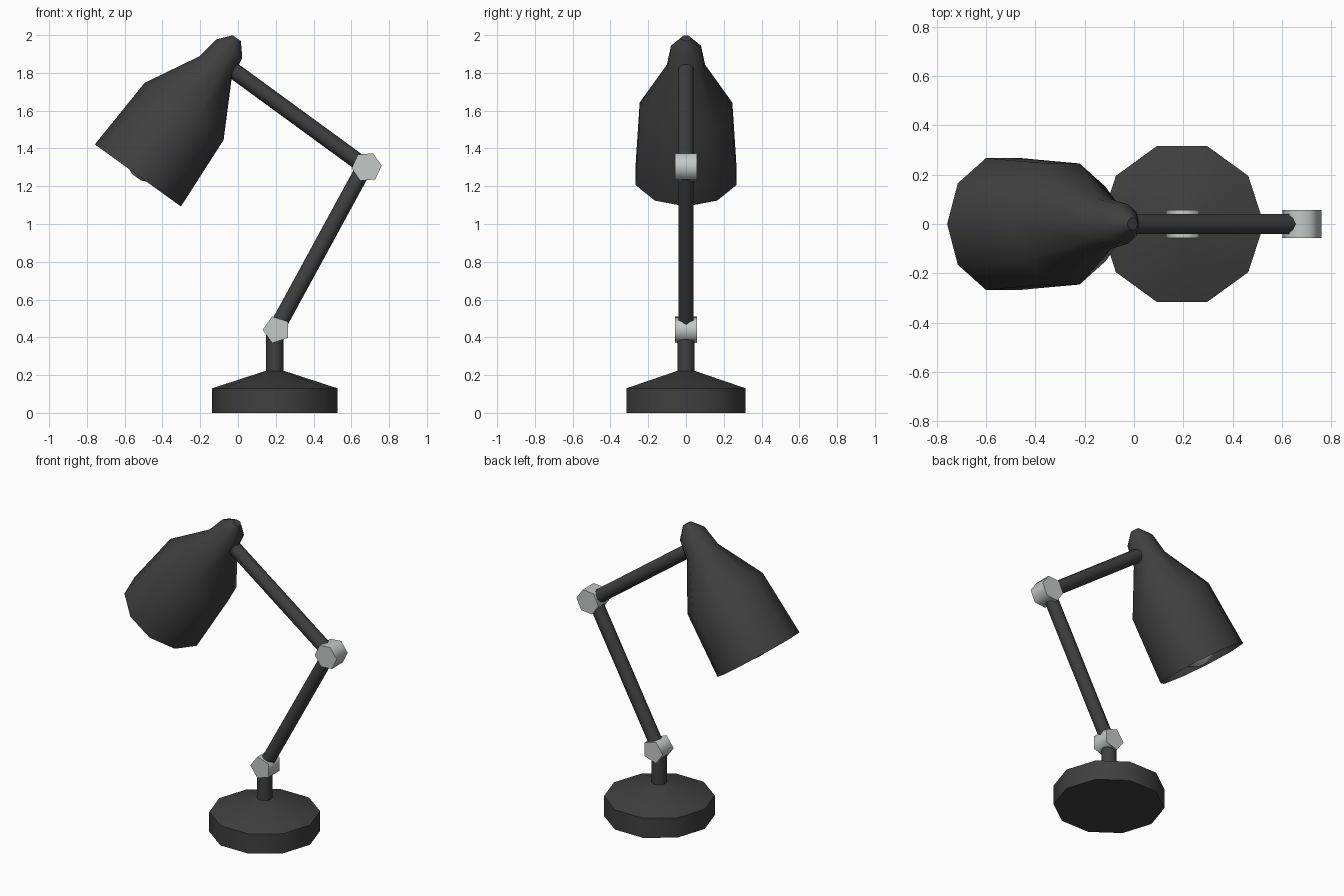
import bpy, bmesh, math
from mathutils import Vector

if "Cube" in bpy.data.objects:
    bpy.data.objects.remove(bpy.data.objects["Cube"])


def material(name, col):
    m = bpy.data.materials.new(name)
    m.diffuse_color = (*col, 1)
    m.use_nodes = True
    m.node_tree.nodes["Principled BSDF"].inputs["Base Color"].default_value = m.diffuse_color
    return m


DARK = material("charcoal", (0.05, 0.05, 0.05))
METAL = material("light_grey_metal", (0.55, 0.58, 0.57))


def lathe(name, profile, sides, start, direction, mat, angle=45, open_start=False, spin=0.0):
    """Rings of (radius, distance) along an axis; ring vertices start in the xz plane."""
    d = Vector(direction).normalized()
    v = Vector((0, 1, 0))
    if abs(d.y) > 0.9:
        u, v = Vector((1, 0, 0)), Vector((0, 0, 1))
    else:
        u = v.cross(d).normalized()
    bm = bmesh.new()
    rings = []
    for r, t in profile:
        ring = []
        for i in range(sides):
            a = 2 * math.pi * i / sides + spin
            p = Vector(start) + d * t + (u * math.cos(a) + v * math.sin(a)) * r
            ring.append(bm.verts.new(p))
        rings.append(ring)
    for a, b in zip(rings, rings[1:]):
        for i in range(sides):
            j = (i + 1) % sides
            bm.faces.new((a[i], a[j], b[j], b[i]))
    if not open_start:
        bm.faces.new(rings[0][::-1])
    bm.faces.new(rings[-1])
    if not open_start:
        bmesh.ops.recalc_face_normals(bm, faces=bm.faces)
    me = bpy.data.meshes.new(name)
    bm.to_mesh(me)
    bm.free()
    ob = bpy.data.objects.new(name, me)
    bpy.context.collection.objects.link(ob)
    me.materials.append(mat)
    bpy.ops.object.select_all(action='DESELECT')
    ob.select_set(True)
    bpy.context.view_layer.objects.active = ob
    bpy.ops.object.shade_smooth_by_angle(angle=math.radians(angle))
    return ob


def rod(name, a, b, r):
    a, b = Vector(a), Vector(b)
    return lathe(name, [(r, 0), (r, (b - a).length)], 10, a, b - a, DARK)


# Base with shallow cone top, and post
lathe("base", [(0.332, 0), (0.332, 0.13), (0.05, 0.222)], 10, (0.195, 0, 0), (0, 0, 1), DARK, 38)
rod("post", (0.195, 0, 0.2), (0.195, 0, 0.43), 0.046)

# Arms
low, elbow, top = (0.2, 0, 0.44), (0.67, 0, 1.302), (-0.03, 0, 1.817)
rod("lower_arm", low, elbow, 0.043)
rod("upper_arm", (0.645, 0, 1.324), top, 0.043)

# Hinge joints
for name, sides, x, z, r, spin in (("lower_joint", 5, 0.204, 0.44, 0.074, math.pi),
                                   ("elbow_joint", 6, 0.681, 1.302, 0.08, math.radians(5))):
    lathe(name, [(r, -0.057), (r, 0.057)], sides, (x, 0, z), (0, 1, 0), METAL, 75, spin=spin)

# Lamp shade, open at the bottom
mouth, axis = (-0.53, 0, 1.257), (0.585, 0, 0.811)
lathe("shade", [(0.281, 0), (0.258, 0.418), (0.106, 0.70), (0.084, 0.828), (0.026, 0.896)],
      10, mouth, axis, DARK, 45, open_start=True)

# Bulb with neck inside the shade
lathe("bulb", [(0.03, -0.012), (0.085, 0.015), (0.115, 0.085), (0.1, 0.15), (0.055, 0.22), (0.05, 0.32)],
      10, mouth, axis, METAL, 60)
lathe("bulb_socket", [(0.065, 0.3), (0.065, 0.62)], 10, mouth, axis, DARK)
